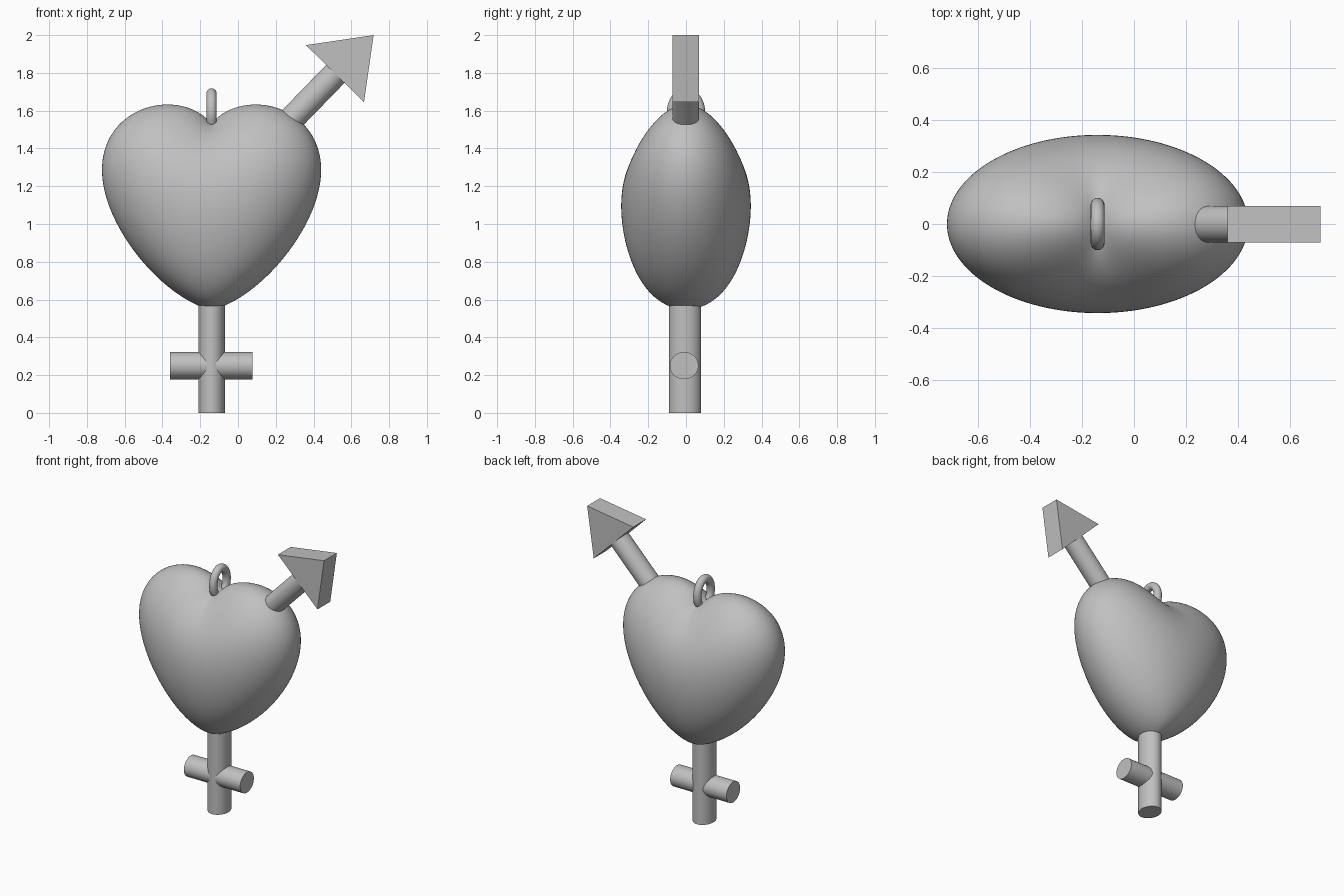
import bpy, bmesh, math
from mathutils import Matrix, Vector

if "Cube" in bpy.data.objects:
    bpy.data.objects.remove(bpy.data.objects["Cube"])

CX = -0.14  # centre line of heart, stem and ring

grey = bpy.data.materials.new("plain grey")
grey.diffuse_color = (0.53, 0.53, 0.53, 1)
grey.use_nodes = True
grey.node_tree.nodes["Principled BSDF"].inputs["Base Color"].default_value = grey.diffuse_color


def finish(name, bm, angle=None):
    bmesh.ops.recalc_face_normals(bm, faces=bm.faces)
    mesh = bpy.data.meshes.new(name)
    bm.to_mesh(mesh)
    bm.free()
    mesh.materials.append(grey)
    ob = bpy.data.objects.new(name, mesh)
    bpy.context.collection.objects.link(ob)
    if angle:
        bpy.ops.object.select_all(action='DESELECT')
        ob.select_set(True)
        bpy.context.view_layer.objects.active = ob
        bpy.ops.object.shade_smooth_by_angle(angle=math.radians(angle))
    return ob


def rod(name, a, b, r_side, r_y):
    """Oval rod in the xz plane from a to b; r_y is its radius along y."""
    a, b = Vector(a), Vector(b)
    axis = (b - a).normalized()
    yv = Vector((0, 1, 0))
    side = yv.cross(axis)
    rot = Matrix((side * r_side, yv * r_y, axis)).transposed().to_4x4()
    bm = bmesh.new()
    bmesh.ops.create_cone(bm, cap_ends=True, segments=40, radius1=1, radius2=1,
                          depth=(b - a).length,
                          matrix=Matrix.Translation((a + b) / 2) @ rot)
    return finish(name, bm, 40)


# Heart: a sphere whose sides are lifted to form two lobes and a point
bm = bmesh.new()
bmesh.ops.create_uvsphere(bm, u_segments=128, v_segments=80, radius=1)
for vert in bm.verts:
    u, v, w = vert.co
    p = 0.85 - 0.35 * w            # fuller lobes above, straighter sides below
    e = 0.03 + 0.45 * v * v        # crease fades towards front and back
    lift = ((u * u + e * e) ** (p / 2) - e ** p) / ((1 + e * e) ** (p / 2) - e ** p)
    vert.co = (CX + 0.58 * u, 0.343 * v,
               1.045 + 0.497 * w + 0.242 * lift + 0.05 * v * v * (1 - w * w))
finish("heart", bm, 70)

# Stem and crossbar below the heart
rod("stem", (CX, -0.005, 0), (CX, -0.005, 0.62), 0.07, 0.085)
rod("crossbar", (-0.36, -0.01, 0.25), (0.077, -0.01, 0.25), 0.072, 0.076)

# Arrow shaft and flat triangular head
rod("arrow_shaft", (0.2, -0.001, 1.47), (0.53, -0.001, 1.81), 0.068, 0.07)
bm = bmesh.new()
tri = [(0.36, 1.947), (0.667, 1.645), (0.718, 2.0)]
face = bm.faces.new([bm.verts.new((x, -0.072, z)) for x, z in tri])
ext = bmesh.ops.extrude_face_region(bm, geom=[face])
bmesh.ops.translate(bm, vec=(0, 0.142, 0),
                    verts=[g for g in ext["geom"] if isinstance(g, bmesh.types.BMVert)])
finish("arrow_head", bm)

# Hanging ring, a tall oval standing in the yz plane
bm = bmesh.new()
N, M, R, r = 48, 16, 0.074, 0.027
ring = [[bm.verts.new((CX + r * math.sin(b),
                       (R + r * math.cos(b)) * math.cos(a),
                       1.595 + (R * 1.3 + r * math.cos(b)) * math.sin(a)))
         for b in (2 * math.pi * j / M for j in range(M))]
        for a in (2 * math.pi * i / N for i in range(N))]
for i in range(N):
    for j in range(M):
        bm.faces.new((ring[i][j], ring[(i + 1) % N][j],
                      ring[(i + 1) % N][(j + 1) % M], ring[i][(j + 1) % M]))
finish("hanging_ring", bm, 60)
